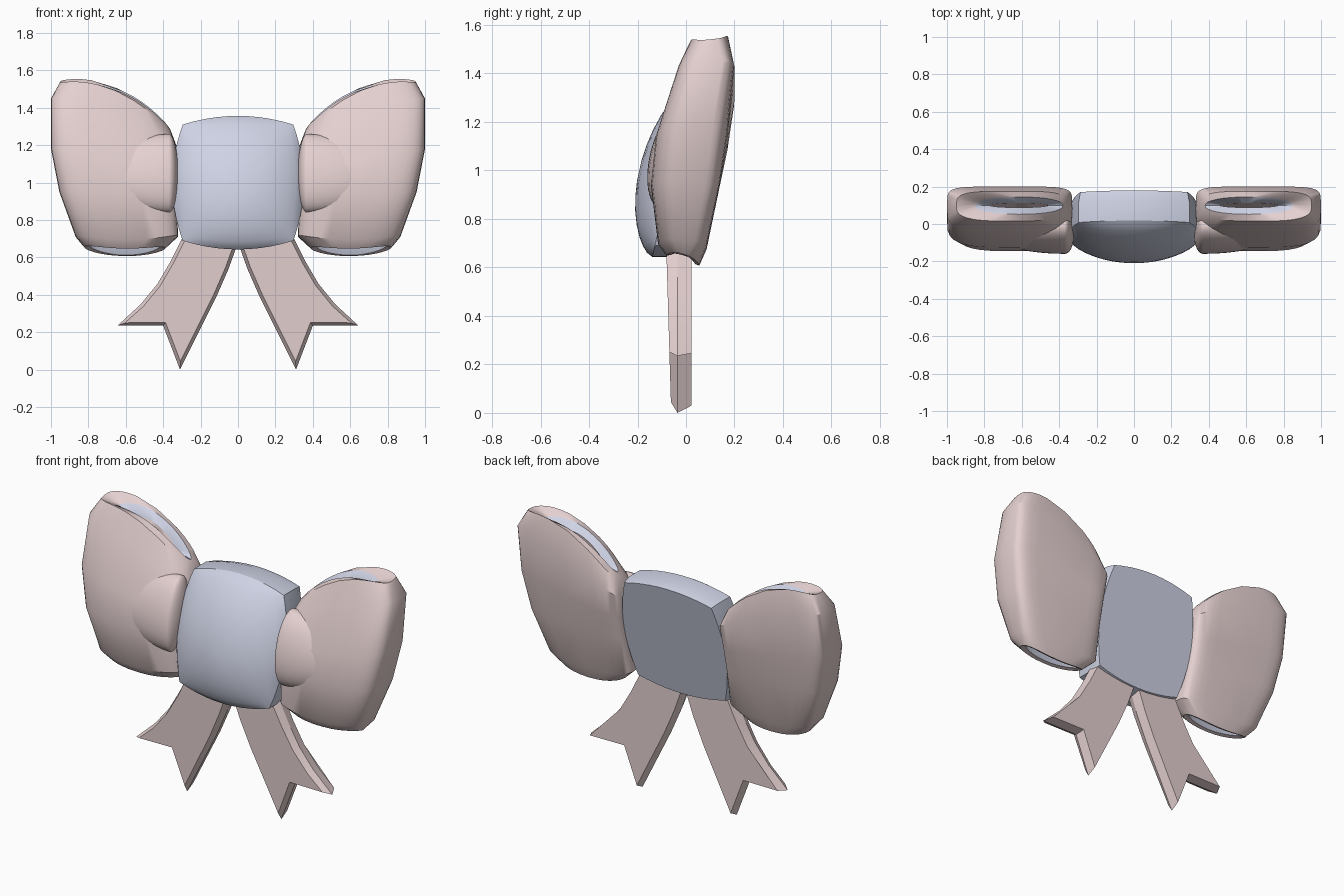
import bpy, bmesh, math
from mathutils import Vector

if "Cube" in bpy.data.objects:
    bpy.data.objects.remove(bpy.data.objects["Cube"])


def material(name, rgb):
    m = bpy.data.materials.new(name)
    m.diffuse_color = (*rgb, 1)
    m.use_nodes = True
    m.node_tree.nodes["Principled BSDF"].inputs["Base Color"].default_value = m.diffuse_color
    return m


PINK = material("pale pink ribbon", (0.78, 0.63, 0.63))
BLUE = material("pale blue knot", (0.62, 0.65, 0.78))


def finish(name, bm, mats, angle):
    bmesh.ops.recalc_face_normals(bm, faces=bm.faces[:])
    me = bpy.data.meshes.new(name)
    bm.to_mesh(me)
    bm.free()
    for m in mats:
        me.materials.append(m)
    ob = bpy.data.objects.new(name, me)
    bpy.context.collection.objects.link(ob)
    bpy.ops.object.select_all(action='DESELECT')
    ob.select_set(True)
    bpy.context.view_layer.objects.active = ob
    bpy.ops.object.shade_smooth_by_angle(angle=math.radians(angle))
    return ob


def superpoint(i, count, n_front, n_back):
    """Point on a unit superellipse, with its own squareness front and back."""
    a = 2 * math.pi * i / count
    c, s = math.cos(a), math.sin(a)
    n = n_back if s > 0 else n_front
    return (math.copysign(abs(c) ** (2 / n), c), math.copysign(abs(s) ** (2 / n), s))


def bridge(bm, a, b, mat=0):
    n = len(a)
    for i in range(n):
        j = (i + 1) % n
        bm.faces.new((a[i], a[j], b[j], b[i])).material_index = mat


# Loop levels: x inner, x outer, z inner, z outer, y front, y back, arch, tilt, squareness front, back
LEVELS = [
    (0.39, 0.82, 0.650, 0.655, -0.08, 0.055, -0.025, -0.02, 2.6, 2.6),
    (0.32, 0.87, 0.715, 0.715, -0.115, 0.085, -0.03, -0.01, 3.5, 5),
    (0.33, 0.955, 0.93, 0.95, -0.145, 0.14, 0.0, 0.0, 3.5, 6),
    (0.33, 1.00, 1.06, 1.18, -0.125, 0.172, 0.0, 0.0, 3.5, 6),
    (0.33, 1.00, 1.20, 1.45, -0.035, 0.20, 0.05, 0.0, 3.8, 6),
    (0.36, 0.95, 1.28, 1.54, 0.015, 0.175, 0.09, 0.008, 3.0, 4),
    # blue lining funnels down to a narrow slot, then opens again at the bottom
    (0.38, 0.85, 1.31, 1.51, 0.052, 0.145, 0.075, 0.004, 2.2, 2.2),
    (0.46, 0.77, 1.33, 1.46, 0.088, 0.112, 0.055, 0.0, 2.0, 2.0),
    (0.48, 0.76, 0.73, 0.73, -0.02, 0.0, 0.0, 0.0, 2.0, 2.0),
    (0.42, 0.79, 0.655, 0.66, -0.06, 0.04, -0.025, -0.02, 2.0, 2.0),
]


def ribbon_loop(name, side):
    bm = bmesh.new()
    rings = []
    for xi, xo, zi, zo, yf, yb, arch, tilt, nf, nb in LEVELS:
        ring = []
        for i in range(32):
            u, v = superpoint(i, 32, nf, nb)
            s, t = (u + 1) / 2, (v + 1) / 2
            z = zi + (zo - zi) * s + arch * (1 - u * u) + tilt * v
            ring.append(bm.verts.new((side * (xi + (xo - xi) * s), yf + (yb - yf) * t, z)))
        rings.append(ring)
    for k in range(len(rings)):
        bridge(bm, rings[k], rings[(k + 1) % len(rings)], 1 if k in (6, 8) else 0)
    finish(name, bm, (PINK, BLUE), 32)


def puff(name, side):
    # swollen fold that starts at the knot and fades out over the loop
    bm = bmesh.new()
    bmesh.ops.create_uvsphere(bm, u_segments=32, v_segments=20, radius=1)
    for v in bm.verts:
        x, y, z = v.co
        reach = 0.38 if x > 0 else 0.05
        v.co = (side * (0.37 + reach * x), -0.055 + 0.097 * y + 0.04 * z, 1.05 + 0.21 * z)
    finish(name, bm, (PINK,), 60)


# Tail outline in x and z, swallow-tailed at the bottom
TAIL = [(0.0, 0.68), (0.05, 0.54), (0.12, 0.38), (0.21, 0.20), (0.31, 0.0),
        (0.40, 0.235), (0.645, 0.235), (0.52, 0.35), (0.43, 0.46),
        (0.36, 0.58), (0.30, 0.70), (0.24, 0.80), (0.05, 0.80)]


def inset(points, d):
    out = []
    for i, p in enumerate(points):
        p = Vector(p)
        a = (p - Vector(points[i - 1])).normalized()
        b = (Vector(points[(i + 1) % len(points)]) - p).normalized()
        na, nb = Vector((-a.y, a.x)), Vector((-b.y, b.x))
        out.append(p + (na + nb) * (d / max(1 + na.dot(nb), 0.3)))
    return out


def tail(name, side):
    bm = bmesh.new()
    layers = []
    for d, y in ((0.018, -0.07), (0.0, -0.035), (0.012, 0.022)):
        layers.append([bm.verts.new((side * p[0], y - (0.03 * (p[1] - 0.3) if y < -0.05 else 0), p[1]))
                       for p in inset(TAIL, d)])
    bridge(bm, layers[0], layers[1])
    bridge(bm, layers[1], layers[2])
    for cap in (layers[0], layers[2]):
        bmesh.ops.triangulate(bm, faces=[bm.faces.new(cap)])
    finish(name, bm, (PINK,), 25)


def square_outline(steps):
    for k in range(4):
        c, s = round(math.cos(k * math.pi / 2)), round(math.sin(k * math.pi / 2))
        for i in range(steps):
            t = -1 + 2 * i / steps
            yield c - s * t, s + c * t


def knot():
    # domed, leaning barrel-sided square with a flat back
    bm = bmesh.new()
    rings = []
    # outline scale, y, dome height
    layers = [(0.95, 0.105, 0), (1.0, 0.05, 0), (1.0, -0.06, 0)]
    layers += [(r, -0.06, 0.134) for r in (0.95, 0.88, 0.77, 0.63, 0.47, 0.3, 0.12)]
    for r, y, dome in layers:
        ring = []
        for p, q in square_outline(10):
            a, b = r * p, r * q
            lift = dome * max((1 - a * a) * (1 - b * b), 0) ** 0.7
            bow_x, bow_z = (1 - 0.16 * b * b), (1 - 0.13 * a * a)
            z = 0.357 * b * bow_z
            ring.append(bm.verts.new((0.352 * a * bow_x, y - lift + 0.22 * z, 1.0 + z)))
        rings.append(ring)
    for a, b in zip(rings, rings[1:]):
        bridge(bm, a, b)
    bm.faces.new(rings[0])
    bm.faces.new(rings[-1])
    finish("knot", bm, (BLUE,), 30)


knot()
for label, side in (("right", 1), ("left", -1)):
    ribbon_loop(label + "_loop", side)
    puff(label + "_loop_puff", side)
    tail(label + "_tail", side)
